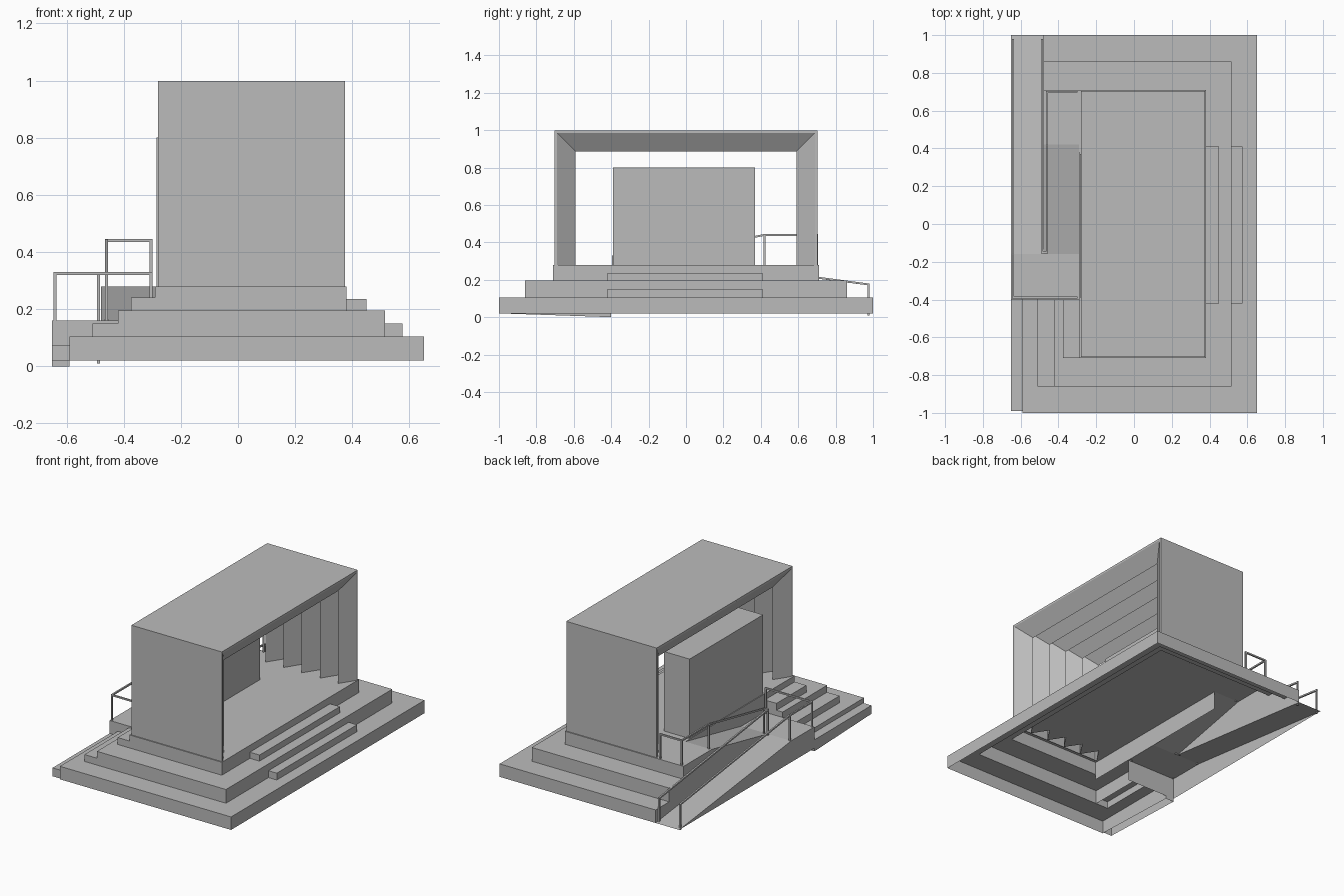
import bpy
from mathutils import Vector

cube = bpy.data.objects.get("Cube")
if cube:
    bpy.data.objects.remove(cube, do_unlink=True)

grey = bpy.data.materials.new("plain_grey")
grey.use_nodes = True
COLOUR = (0.5, 0.5, 0.5, 1)
grey.diffuse_color = COLOUR
grey.node_tree.nodes["Principled BSDF"].inputs["Base Color"].default_value = COLOUR


def build(name, faces):
    """Make one object from a list of polygons."""
    verts, polys = [], []
    for face in faces:
        polys.append(range(len(verts), len(verts) + len(face)))
        verts += face
    mesh = bpy.data.meshes.new(name)
    mesh.from_pydata(verts, [], [list(p) for p in polys])
    mesh.materials.append(grey)
    obj = bpy.data.objects.new(name, mesh)
    bpy.context.scene.collection.objects.link(obj)
    return obj


def top(x0, x1, y0, y1, z, z_far=None):
    """Upward rectangle, optionally sloping along y."""
    zf = z if z_far is None else z_far
    return [(x0, y0, z), (x1, y0, z), (x1, y1, zf), (x0, y1, zf)]


def walls(path, z0, z1):
    """Upright faces along a counter-clockwise path."""
    return [[(*p, z0), (*q, z0), (*q, z1), (*p, z1)] for p, q in zip(path, path[1:])]


def open_box(x0, x1, y0, y1, z0, z1):
    ring = [(x0, y0), (x1, y0), (x1, y1), (x0, y1), (x0, y0)]
    return walls(ring, z0, z1) + [top(x0, x1, y0, y1, z1)]


def bars(name, pairs, r=0.005):
    """Square bars between pairs of points."""
    faces = []
    for a, b in pairs:
        a, b = Vector(a), Vector(b)
        d = (b - a).normalized()
        side = d.cross(Vector((1, 0, 0) if abs(d.x) < 0.9 else (0, 0, 1))).normalized() * r
        up = d.cross(side)
        ring = [side + up, up - side, -side - up, side - up]
        lo = [tuple(a + v - d * r) for v in ring]
        hi = [tuple(b + v + d * r) for v in ring]
        faces += [[lo[i], lo[i - 3], hi[i - 3], hi[i]] for i in range(4)]
        faces += [lo[::-1], hi]
    return build(name, faces)


# Levels and shared edges
GROUND, BASE, MID, STAGE, LAND = 0.02, 0.105, 0.195, 0.28, 0.16
RAMP_X, SPLIT_X, STAGE_X = -0.65, -0.48, -0.29
LAND_Y0, LAND_Y1, DECK_Y = -0.4, -0.16, 0.42

# Hollow terraces
build("base_terrace", [
    top(0.515, 0.65, -1, 1, BASE), top(-0.59, 0.515, -1, -0.86, BASE),
    top(-0.59, -0.51, -0.86, LAND_Y0, BASE), top(SPLIT_X, 0.515, 0.86, 1, BASE)]
    + walls([(-0.59, LAND_Y0), (-0.59, -1), (0.65, -1), (0.65, 1), (SPLIT_X, 1)], GROUND, BASE))
build("middle_terrace", [
    top(0.38, 0.515, -0.86, 0.86, MID), top(-0.42, 0.38, -0.86, -0.71, MID),
    top(-0.42, STAGE_X, -0.71, LAND_Y0, MID), top(SPLIT_X, 0.38, 0.71, 0.86, MID)]
    + walls([(-0.42, LAND_Y0), (-0.42, -0.86), (0.515, -0.86), (0.515, 0.86), (SPLIT_X, 0.86)], BASE, MID)
    + walls([(STAGE_X, LAND_Y0), (-0.42, LAND_Y0)], LAND, MID))

# Zigzag stations of the shell lining: (x, half width, height)
BACK, FRONT, COUNT = -0.28, 0.375, 5
pitch = (FRONT - BACK) / COUNT
WIDE, NARROW = (0.69, 0.985), (0.59, 0.885)
lining = []
for i in range(COUNT):
    x = FRONT - i * pitch
    lining += [(x, *WIDE), (x - 0.065, *NARROW)]
lining.append((BACK, *WIDE))

# Stage floor, cut along the lining, with an outer rim
floor = [(x, w, STAGE) for x, w, _ in lining] + [(x, -w, STAGE) for x, w, _ in reversed(lining)]
build("stage_floor", [
    floor, top(STAGE_X, 0.38, -0.71, -0.69, STAGE), top(STAGE_X, 0.38, 0.69, 0.71, STAGE),
    top(FRONT, 0.38, -0.69, 0.69, STAGE), top(STAGE_X, BACK, -0.69, 0.69, STAGE)]
    + walls([(STAGE_X, -0.71), (0.38, -0.71), (0.38, 0.71), (SPLIT_X, 0.71)], MID, STAGE)
    + walls([(STAGE_X, DECK_Y), (STAGE_X, -0.71)], LAND, STAGE))

# Stage shell: outer skin, rims and pleated lining
outer = (0.703, 0.998)
stations = [(BACK, *outer), (FRONT, *outer)] + lining + [(BACK, *outer)]
hoops = [[(x, -w, STAGE), (x, -w, h), (x, w, h), (x, w, STAGE)] for x, w, h in stations]
build("stage_shell", [[a[i], b[i], b[i + 1], a[i + 1]]
                      for a, b in zip(hoops, hoops[1:]) for i in range(3)])
build("rear_block", open_box(-0.285, -0.1, -0.39, 0.37, STAGE, 0.8))

# Steps on the open side and on the ramp side
build("front_upper_step", open_box(0.38, 0.45, -0.42, 0.41, MID, 0.235))
build("front_lower_step", open_box(0.515, 0.575, -0.42, 0.41, BASE, 0.15))
build("side_upper_step", open_box(-0.375, STAGE_X, -0.71, LAND_Y0, MID, 0.24))
build("side_middle_step", open_box(-0.51, -0.42, -0.86, LAND_Y0, BASE, 0.15))
low = open_box(RAMP_X, -0.59, -0.99, LAND_Y0, GROUND, 0.075)
build("side_lower_step", [[(x, y, 0 if z == GROUND and y == LAND_Y0 else z) for x, y, z in f]
                          for f in low])

# Ramps, landing and upper deck
build("lower_ramp", [
    top(RAMP_X, SPLIT_X, LAND_Y1, 1, LAND, GROUND),
    [(RAMP_X, 1, GROUND), (RAMP_X, LAND_Y1, GROUND), (RAMP_X, LAND_Y1, LAND)]])
build("landing", [top(RAMP_X, STAGE_X, LAND_Y0, LAND_Y1, LAND)]
      + walls([(RAMP_X, LAND_Y1), (RAMP_X, LAND_Y0), (STAGE_X, LAND_Y0)], GROUND, LAND))
build("upper_ramp", [top(SPLIT_X, STAGE_X, LAND_Y1, DECK_Y, LAND, STAGE),
                     top(SPLIT_X, STAGE_X, DECK_Y, 0.71, STAGE)])
profile = [(1, GROUND), (1, BASE), (0.86, BASE), (0.86, MID), (0.71, MID), (0.71, STAGE),
           (DECK_Y, STAGE), (LAND_Y1, LAND)]
build("ramp_wall", [[(SPLIT_X, y, z) for y, z in profile]])


# Handrails: a top path and posts dropping from given points
def railing(name, path, posts):
    pairs = list(zip(path, path[1:]))
    pairs += [((x, y, z), (x, y, foot)) for x, y, z, foot in posts]
    bars(name, pairs)


RAIL = 0.325
railing("outer_handrail",
        [(-0.64, 0.975, 0.175), (-0.64, LAND_Y1, RAIL), (-0.64, -0.39, RAIL), (-0.305, -0.39, RAIL)],
        [(-0.64, 0.975, 0.175, 0.015), (-0.64, LAND_Y1, RAIL, LAND),
         (-0.64, -0.39, RAIL, LAND), (-0.305, -0.39, RAIL, LAND)])
railing("inner_handrail",
        [(-0.488, 0.975, 0.175), (-0.488, -0.15, RAIL), (-0.46, -0.15, RAIL),
         (-0.46, DECK_Y, 0.44), (-0.46, 0.7, 0.44), (-0.305, 0.7, 0.44)],
        [(-0.488, 0.975, 0.175, 0.015), (-0.488, -0.15, RAIL, LAND), (-0.46, -0.15, RAIL, LAND),
         (-0.46, DECK_Y, 0.44, STAGE), (-0.46, 0.7, 0.44, STAGE), (-0.305, 0.7, 0.44, STAGE)])
